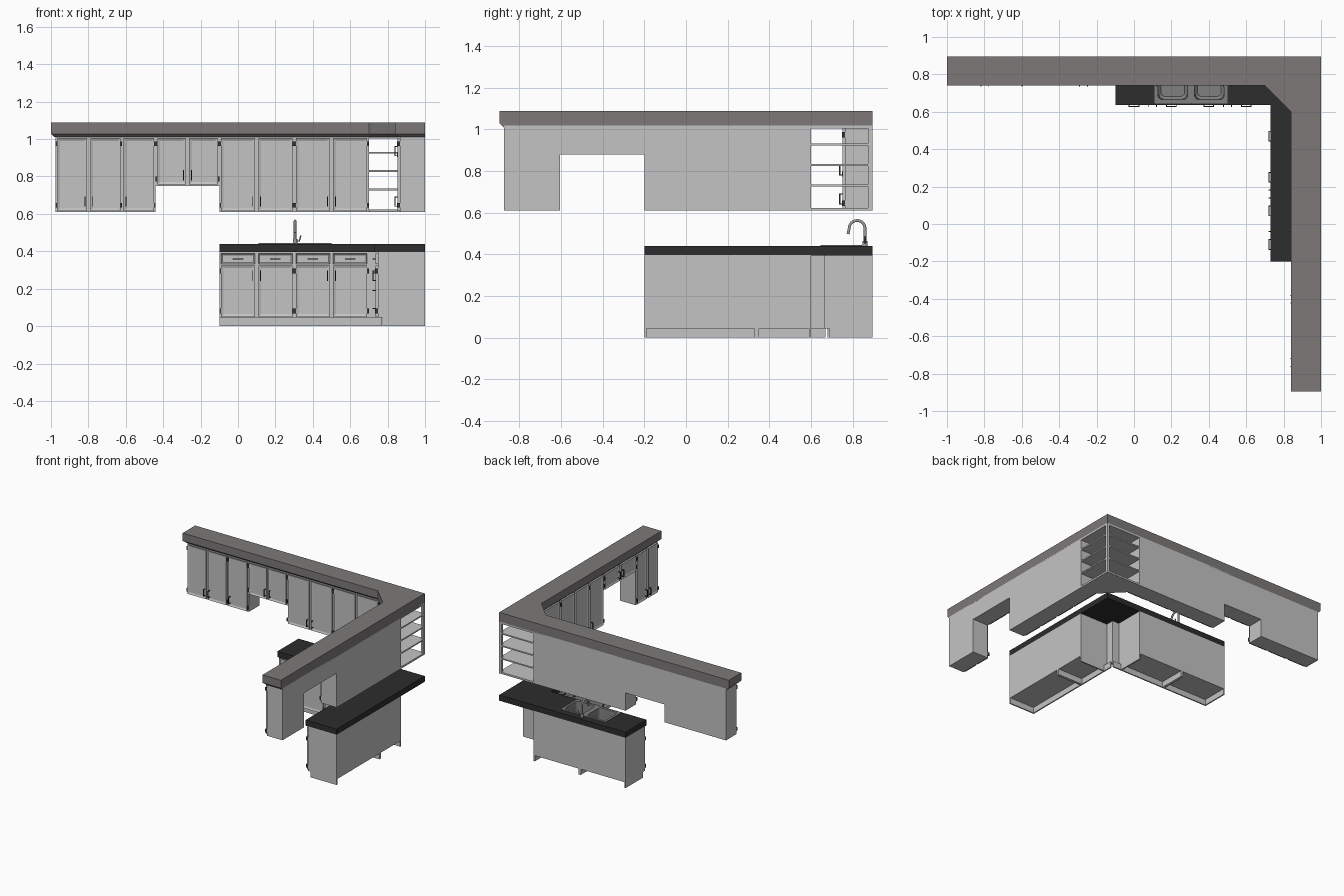
import bpy, bmesh, math
from mathutils import Vector

cube = bpy.data.objects.get("Cube")
if cube:
    bpy.data.objects.remove(cube, do_unlink=True)


def material(name, rgb, metallic=0.0):
    m = bpy.data.materials.new(name)
    m.use_nodes = True
    m.diffuse_color = (*rgb, 1)
    bsdf = next(n for n in m.node_tree.nodes if n.type == 'BSDF_PRINCIPLED')
    bsdf.inputs["Base Color"].default_value = (*rgb, 1)
    bsdf.inputs["Roughness"].default_value = 0.6
    return m


PAINT = material("cabinet_grey", (0.55, 0.55, 0.55))
CROWN = material("crown_grey", (0.205, 0.19, 0.19))
STONE = material("counter_black", (0.026, 0.026, 0.026))
STEEL = material("sink_steel", (0.22, 0.215, 0.215))
IRON = material("dark_metal", (0.035, 0.035, 0.035))
CHROME = material("faucet_metal", (0.35, 0.35, 0.35))


def finish(name, bm, mat):
    bmesh.ops.recalc_face_normals(bm, faces=bm.faces)
    mesh = bpy.data.meshes.new(name)
    bm.to_mesh(mesh)
    bm.free()
    mesh.materials.append(mat)
    ob = bpy.data.objects.new(name, mesh)
    bpy.context.collection.objects.link(ob)
    return ob


def add_box(bm, a, b):
    lo = Vector([min(p) for p in zip(a, b)])
    hi = Vector([max(p) for p in zip(a, b)])
    vs = bmesh.ops.create_cube(bm, size=1)["verts"]
    for v in vs:
        v.co = Vector([(lo[i] + hi[i]) / 2 + v.co[i] * (hi[i] - lo[i]) for i in range(3)])
    return vs


def box(name, a, b, mat, open_top=False):
    bm = bmesh.new()
    add_box(bm, a, b)
    bmesh.ops.recalc_face_normals(bm, faces=bm.faces)
    if open_top:
        bmesh.ops.delete(bm, geom=[f for f in bm.faces if f.normal.z > 0.9], context='FACES_ONLY')
    return finish(name, bm, mat)


def loft(name, rings, mat, cap_first=True):
    bm = bmesh.new()
    rows = [[bm.verts.new(p) for p in r] for r in rings]
    n = len(rows[0])
    for a, b in zip(rows, rows[1:]):
        for i in range(n):
            bm.faces.new((a[i], a[(i + 1) % n], b[(i + 1) % n], b[i]))
    if cap_first:
        bm.faces.new(rows[0])
    bm.faces.new(rows[-1])
    return finish(name, bm, mat)


def prism(name, outline, z0, z1, mat):
    return loft(name, [[(x, y, z) for x, y in outline] for z in (z0, z1)], mat)


class Run:
    """A row of cabinets: u runs along the wall, d comes out from the cabinet front."""
    def __init__(self, name, axis, front, wall):
        self.name, self.axis, self.front, self.wall = name, axis, front, wall

    def p(self, u, d, z):
        return (u, self.front - d, z) if self.axis == 'x' else (self.front - d, u, z)

    def body(self, label, u0, u1, z0, z1, open_top=False):
        box(f"{self.name}_{label}", self.p(u0, 0, z0),
            self.p(u1, self.front - self.wall, z1), PAINT, open_top)

    def panel(self, label, u0, u1, z0, z1, rim=0.02):
        # framed door or drawer front with a sunken centre
        bm = bmesh.new()
        add_box(bm, self.p(u0, 0, z0), self.p(u1, 0.013, z1))
        bmesh.ops.recalc_face_normals(bm, faces=bm.faces)
        out = Vector(self.p(0, 1, 0)) - Vector(self.p(0, 0, 0))
        face = next(f for f in bm.faces if f.normal.dot(out) > 0.9)
        bmesh.ops.inset_region(bm, faces=[face], thickness=rim)
        bmesh.ops.translate(bm, verts=face.verts, vec=out * -0.006)
        finish(f"{self.name}_{label}", bm, PAINT)

    def handle(self, u, z, du, dz):
        # bar pull on two posts
        bm = bmesh.new()
        t = 0.0025
        add_box(bm, self.p(u - du - t, 0.024, z - dz - t), self.p(u + du + t, 0.029, z + dz + t))
        for s in (-1, 1):
            cu, cz = u + s * du, z + s * dz
            add_box(bm, self.p(cu - t, 0.007, cz - t), self.p(cu + t, 0.026, cz + t))
        finish(f"{self.name}_handle", bm, IRON)

    def door(self, u0, u1, z0, z1, pull, handle_top=False):
        # pull = side (-1 / 1) that carries the handle, hinges go opposite
        self.panel("door", u0, u1, z0, z1)
        hu = u1 - 0.012 if pull > 0 else u0 + 0.012
        self.handle(hu, z1 - 0.055 if handle_top else z0 + 0.05, 0, 0.025)
        e = u0 - 0.004 if pull > 0 else u1 + 0.004
        bm = bmesh.new()
        for z in (z0 + 0.03, z1 - 0.03):
            add_box(bm, self.p(e - 0.005, 0, z - 0.013), self.p(e + 0.005, 0.016, z + 0.013))
        finish(f"{self.name}_hinges", bm, IRON)

    def drawer(self, u0, u1, z0, z1):
        self.panel("drawer", u0, u1, z0, z1, 0.01)
        self.handle((u0 + u1) / 2, (z0 + z1) / 2, 0.026, 0)


G = 0.009  # half gap between doors

# Wall cabinets: (start, end, bottom, handle sides)
back_top = Run("back_wall", 'x', 0.765, 0.895)
side_top = Run("side_wall", 'y', 0.865, 1.0)
layouts = (
    (back_top, ((-0.975, -0.62, 0.61, (1, -1)), (-0.62, -0.44, 0.61, (-1,)),
                (-0.44, -0.10, 0.75, (1, -1)), (-0.10, 0.30, 0.61, (1, -1)),
                (0.30, 0.70, 0.61, (1, -1)))),
    (side_top, ((-0.875, -0.605, 0.61, (1, -1)), (-0.605, -0.20, 0.88, (1, -1)),
                (-0.20, 0.34, 0.61, (1, 1, -1)), (0.34, 0.60, 0.61, (-1,)))),
)
for run, units in layouts:
    for u0, u1, z0, pulls in units:
        run.body("cabinet", u0, u1, z0, 1.018)
        w = (u1 - u0) / len(pulls)
        for i, s in enumerate(pulls):
            run.door(u0 + i * w + G, u0 + (i + 1) * w - G, z0 + 0.006, 1.005, s)

# Open corner shelves with a diagonal front
corner = [(0.70, 0.895), (0.70, 0.765), (0.865, 0.60), (1.0, 0.60), (1.0, 0.895)]
for z, t in ((0.61, 0.014), (0.725, 0.01), (0.825, 0.01), (0.922, 0.01), (1.004, 0.014)):
    prism("corner_shelf", corner, z, z + t, PAINT)
box("corner_post", (0.98, 0.875, 0.61), (1.0, 0.895, 1.018), PAINT)


# Crown soffit over the wall cabinets
def crown(i, z):
    pts = [(-1 + i, 0.895), (-1 + i, 0.74 + i), (0.70 + 0.4 * i, 0.74 + i),
           (0.84 + i, 0.60 + 0.4 * i), (0.84 + i, -0.895 + i), (1, -0.895 + i), (1, 0.895)]
    return [(x, y, z) for x, y in pts]


loft("crown_soffit", [crown(0.02, 1.01), crown(0, 1.028), crown(0, 1.09)], CROWN)

# Base cabinets
back_base = Run("back_base", 'x', 0.655, 0.895)
side_base = Run("side_base", 'y', 0.748, 1.0)
for run, cuts in ((back_base, (-0.10, 0.30, 0.70)), (side_base, (-0.20, 0.34, 0.60))):
    for u0, u1 in zip(cuts, cuts[1:]):
        run.body("cabinet", u0, u1, 0.045, 0.396, open_top=True)
        for u in (u0, u1 - 0.01):  # end panels reaching the floor
            box(run.name + "_foot", run.p(u, -0.025, 0),
                run.p(u + 0.01, run.front - run.wall, 0.046), PAINT)
    box(run.name + "_toe_kick", run.p(cuts[0], -0.025, 0),
        run.p(cuts[-1] + 0.07, -0.035, 0.046), PAINT)

for run, start, w, pulls in ((back_base, -0.10, 0.20, (1, -1, 1, -1)),
                             (side_base, -0.20, 0.18, (1, 1, -1))):
    for i, s in enumerate(pulls):
        a, b = start + i * w + G, start + (i + 1) * w - G
        run.door(a, b, 0.05, 0.325, s, handle_top=True)
        run.drawer(a, b, 0.333, 0.387)
for z0, z1 in ((0.05, 0.14), (0.148, 0.235), (0.243, 0.325), (0.333, 0.387)):
    side_base.drawer(0.34 + G, 0.60 - G, z0, z1)
box("inner_corner_filler_back", (0.70, 0.655, 0.045), (0.758, 0.665, 0.396), PAINT)
box("inner_corner_filler_side", (0.748, 0.60, 0.045), (0.758, 0.665, 0.396), PAINT)

# Countertop with a sink cut-out
counter = prism("countertop", [(-0.10, 0.895), (-0.10, 0.635), (0.73, 0.635),
                               (0.73, -0.20), (1.0, -0.20), (1.0, 0.895)], 0.395, 0.44, STONE)
cutter = box("sink_cutter", (0.12, 0.657, 0.30), (0.49, 0.835, 0.60), STONE)
cutter.hide_render = True
mod = counter.modifiers.new("sink_hole", 'BOOLEAN')
mod.operation, mod.solver, mod.object = 'DIFFERENCE', 'EXACT', cutter
bpy.context.view_layer.objects.active = counter
bpy.ops.object.modifier_apply(modifier=mod.name)
bpy.data.objects.remove(cutter, do_unlink=True)


# Double sink
def rounded(x0, x1, y0, y1, r, z, steps=5):
    pts = []
    for k, (cx, cy) in enumerate(((x1 - r, y1 - r), (x0 + r, y1 - r),
                                  (x0 + r, y0 + r), (x1 - r, y0 + r))):
        for j in range(steps):
            a = math.pi / 2 * (k + j / (steps - 1))
            pts.append((cx + r * math.cos(a), cy + r * math.sin(a), z))
    return pts


for name, x0, x1 in (("sink_bowl_right", 0.11, 0.305), ("sink_bowl_left", 0.305, 0.50)):
    loft(name, [rounded(x0, x1, 0.645, 0.845, 0.003, 0.439),
                rounded(x0, x1, 0.645, 0.845, 0.003, 0.445),
                rounded(x0 + 0.018, x1 - 0.018, 0.665, 0.828, 0.025, 0.445),
                rounded(x0 + 0.022, x1 - 0.022, 0.669, 0.824, 0.025, 0.355),
                rounded(x0 + 0.035, x1 - 0.035, 0.682, 0.811, 0.02, 0.342)], STEEL, cap_first=False)


# Faucet
def tube(name, pts, r):
    cu = bpy.data.curves.new(name, 'CURVE')
    cu.dimensions, cu.bevel_depth, cu.bevel_resolution, cu.use_fill_caps = '3D', r, 3, True
    sp = cu.splines.new('POLY')
    sp.points.add(len(pts) - 1)
    for q, p in zip(sp.points, pts):
        q.co = (*p, 1)
    sp.use_smooth = True
    cu.materials.append(CHROME)
    ob = bpy.data.objects.new(name, cu)
    bpy.context.collection.objects.link(ob)


arc = [(0.305, 0.822 + 0.038 * math.cos(math.pi * i / 12), 0.525 + 0.038 * math.sin(math.pi * i / 12))
       for i in range(13)]
tube("faucet_spout", [(0.305, 0.86, 0.44)] + arc + [(0.305, 0.778, 0.498)], 0.007)
tube("faucet_base", [(0.305, 0.86, 0.44), (0.305, 0.86, 0.465)], 0.012)
tube("faucet_lever", [(0.305, 0.86, 0.455), (0.328, 0.86, 0.455), (0.336, 0.86, 0.485)], 0.004)
